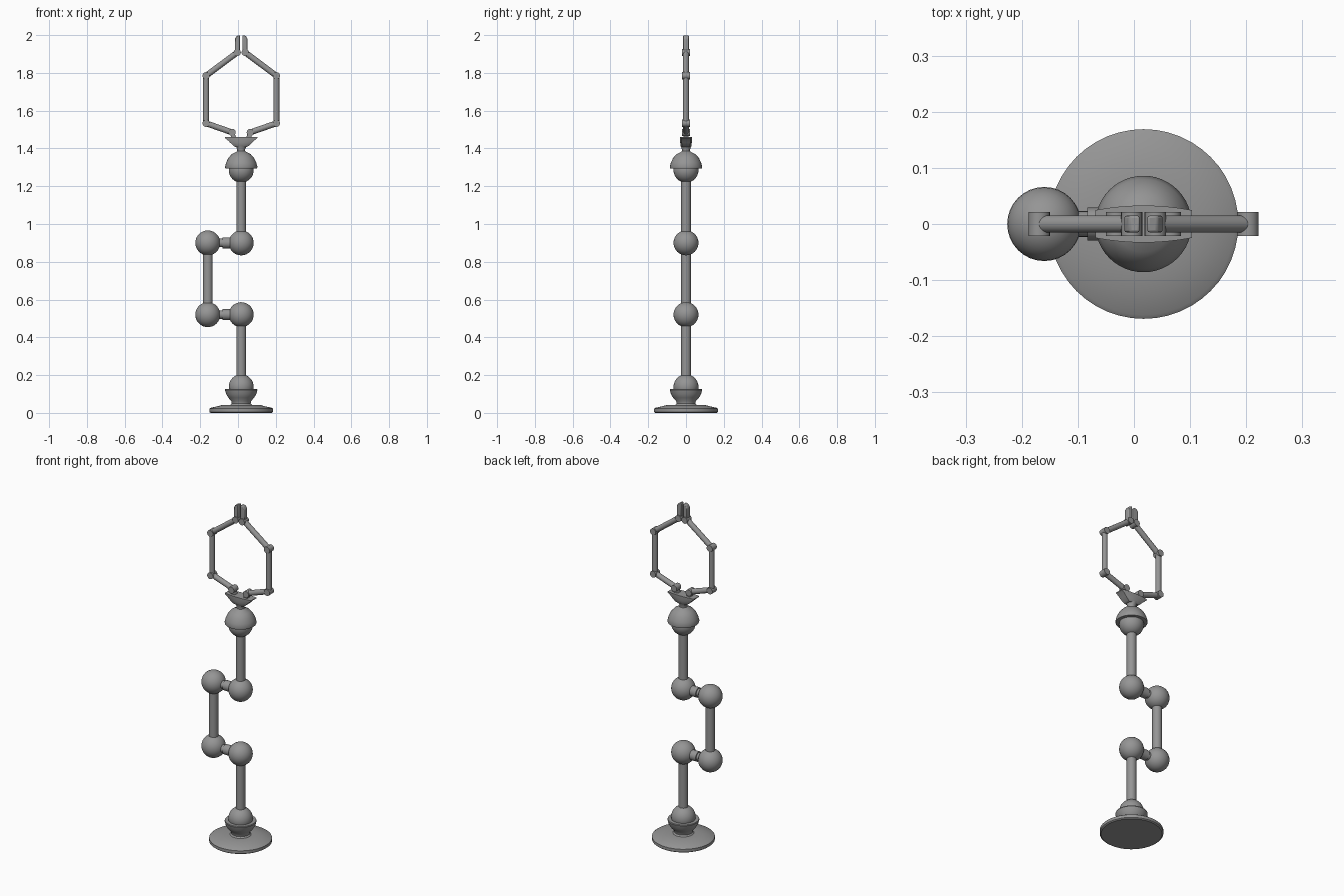
import bpy, bmesh, math
from mathutils import Vector

if "Cube" in bpy.data.objects:
    bpy.data.objects.remove(bpy.data.objects["Cube"])

metal = bpy.data.materials.new("grey_metal")
metal.use_nodes = True
GREY = (0.3, 0.3, 0.3, 1)
metal.diffuse_color = GREY
metal.node_tree.nodes["Principled BSDF"].inputs["Base Color"].default_value = GREY

AXIS = 0.017    # x of the main column
ELBOW = -0.16   # x of the offset arm


def finish(name, bm, smooth=True):
    bmesh.ops.recalc_face_normals(bm, faces=bm.faces)
    mesh = bpy.data.meshes.new(name)
    bm.to_mesh(mesh)
    bm.free()
    mesh.materials.append(metal)
    ob = bpy.data.objects.new(name, mesh)
    bpy.context.collection.objects.link(ob)
    if smooth:
        bpy.ops.object.select_all(action='DESELECT')
        ob.select_set(True)
        bpy.context.view_layer.objects.active = ob
        bpy.ops.object.shade_smooth_by_angle(angle=math.radians(35))
    return ob


def rod(name, a, b, radius, sides=20):
    a, b = Vector(a), Vector(b)
    bm = bmesh.new()
    bmesh.ops.create_cone(bm, cap_ends=True, segments=sides, radius1=radius,
                          radius2=radius, depth=(b - a).length)
    turn = (b - a).to_track_quat('Z', 'Y').to_matrix()
    bmesh.ops.rotate(bm, matrix=turn, verts=bm.verts)
    bmesh.ops.translate(bm, vec=(a + b) / 2, verts=bm.verts)
    return finish(name, bm)


def ball(name, x, z, radius=0.066):
    bm = bmesh.new()
    bmesh.ops.create_uvsphere(bm, u_segments=32, v_segments=16, radius=radius)
    bmesh.ops.translate(bm, vec=(x, 0, z), verts=bm.verts)
    return finish(name, bm)


def loft(name, rings):
    """Skin a list of equal-length point rings and cap both ends."""
    bm = bmesh.new()
    rings = [[bm.verts.new(p) for p in ring] for ring in rings]
    n = len(rings[0])
    for low, high in zip(rings, rings[1:]):
        for i in range(n):
            j = (i + 1) % n
            bm.faces.new((low[i], low[j], high[j], high[i]))
    bm.faces.new(rings[0][::-1])
    bm.faces.new(rings[-1])
    return finish(name, bm)


def lathe(name, profile, sides=48):
    angles = [2 * math.pi * i / sides for i in range(sides)]
    return loft(name, [[(AXIS + r * math.cos(a), r * math.sin(a), z) for a in angles]
                       for r, z in profile])


# Base plate with its socket cup
lathe("base_plate", [(0.162, 0), (0.169, 0.005), (0.169, 0.022), (0.162, 0.027),
                     (0.125, 0.035), (0.105, 0.041), (0.06, 0.043)])
lathe("base_socket", [(0.06, 0.04), (0.05, 0.05), (0.052, 0.062), (0.068, 0.08),
                      (0.08, 0.1), (0.086, 0.122), (0.084, 0.127), (0.066, 0.127)])

# Column balls and rods
ball("base_ball", AXIS, 0.138)
rod("lower_rod", (AXIS, 0, 0.14), (AXIS, 0, 0.52), 0.026)
rod("offset_rod", (ELBOW, 0, 0.52), (ELBOW, 0, 0.9), 0.026)
rod("upper_rod", (AXIS, 0, 0.9), (AXIS, 0, 1.28), 0.026)
for level, z in (("lower", 0.52), ("upper", 0.9)):
    ball(level + "_column_ball", AXIS, z)
    ball(level + "_elbow_ball", ELBOW, z)
    rod(level + "_elbow_pin", (ELBOW, 0, z), (AXIS, 0, z), 0.023)
    rod(level + "_elbow_collar", (-0.083, 0, z), (AXIS, 0, z), 0.029)

# Wrist ball under a domed cap with a flared neck
ball("wrist_ball", AXIS, 1.285)
lathe("wrist_cap", [(0.066, 1.295), (0.084, 1.295), (0.086, 1.302), (0.08, 1.325),
                    (0.068, 1.35), (0.05, 1.37), (0.03, 1.38), (0.021, 1.386),
                    (0.021, 1.395), (0.03, 1.415)])

# Claw mount: flaring block with bowed long sides
steps = [-1 + i / 4 for i in range(9)]
plan = [(t, -1 + 0.25 * t * t) for t in steps]
plan += [(-t, -y) for t, y in plan]
levels = [(0.03, 0.024, 1.408), (0.04, 0.028, 1.413), (0.06, 0.031, 1.432),
          (0.067, 0.032, 1.44), (0.086, 0.033, 1.455), (0.086, 0.033, 1.46)]
loft("claw_mount", [[(AXIS + hx * t, hy * y, z) for t, y in plan]
                    for hx, hy, z in levels])

# Two mirrored fingers
for side, s in (("right", -1), ("left", 1)):
    def at(offset, z, y=0):
        return (AXIS + s * offset, y, z)

    def block(name, outline, half):
        ob = loft(name, [[at(o, z, y) for o, z in outline] for y in (-half, half)])
        bevel = ob.modifiers.new("soft_edges", 'BEVEL')
        bevel.width, bevel.segments = 0.004, 2

    block(side + "_finger_post",
          [(0.024, 1.45), (0.054, 1.45), (0.054, 1.485), (0.036, 1.485)], 0.014)
    joints = [(0.048, 1.485), (0.186, 1.533), (0.186, 1.785), (0.021, 1.908)]
    for i, (o, z) in enumerate(joints):
        rod(f"{side}_finger_joint_{i + 1}", at(o, z, -0.021), at(o, z, 0.021), 0.019)
    for i, (a, b) in enumerate(zip(joints, joints[1:])):
        rod(f"{side}_finger_link_{i + 1}", at(*a), at(*b), 0.0155)
    block(side + "_finger_tip",
          [(0.007, 1.91), (0.034, 1.91), (0.034, 1.98), (0.025, 1.995), (0.007, 2.0)], 0.015)
